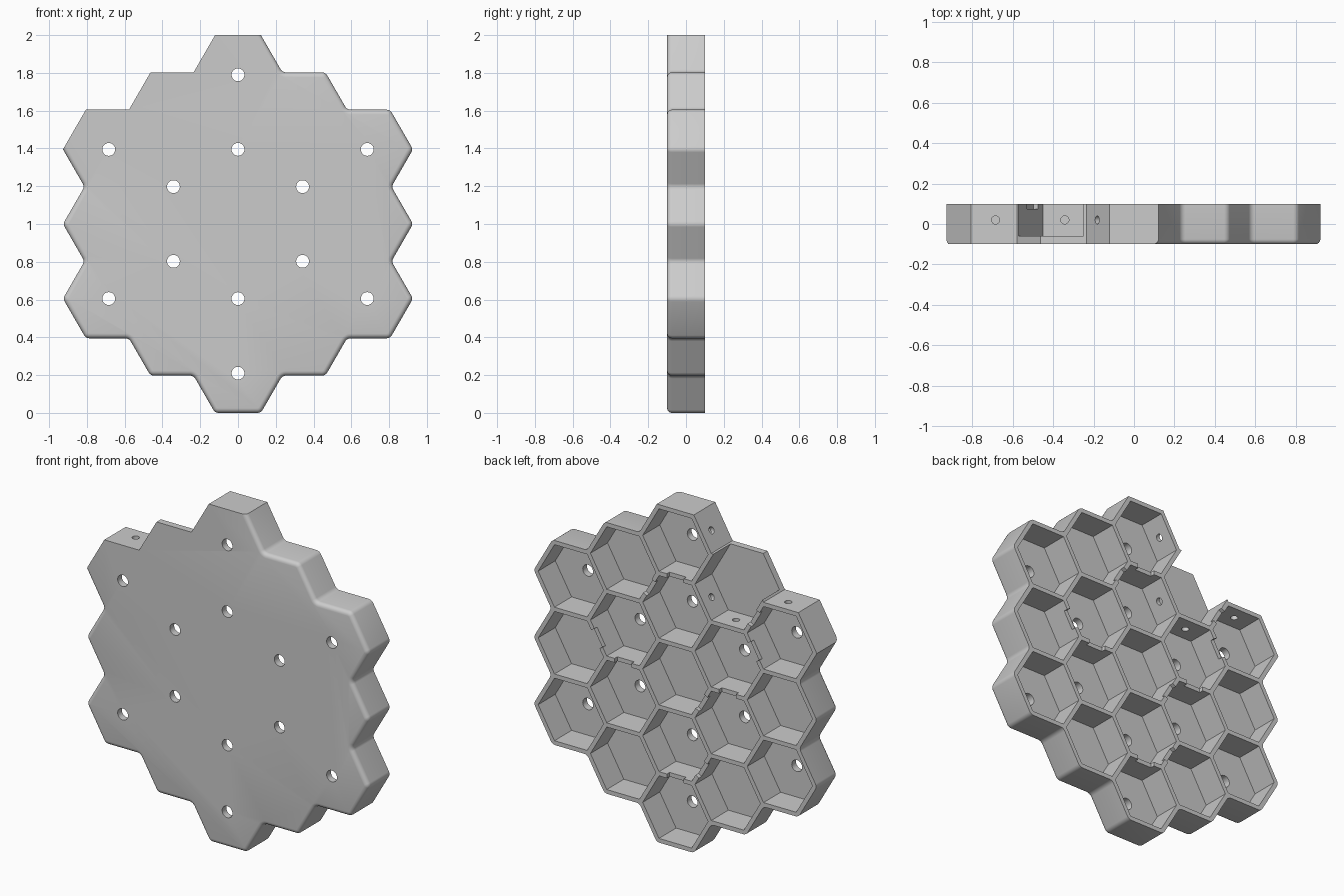
import bpy, bmesh, math
from mathutils import Vector, Matrix

cube = bpy.data.objects.get("Cube")
if cube:
    bpy.data.objects.remove(cube, do_unlink=True)

PITCH, OUTER, INNER = 0.395, 0.21, 0.185   # cell spacing, outer and inner apothems
COL = PITCH * math.sqrt(3) / 2
FRONT, FLOOR, BACK, MID = -0.1, -0.06, 0.1, 1.0
OPEN_DIR = Vector((-0.5, math.sqrt(3) / 2))  # side left open and sharp


def polar(radius, degrees):
    a = math.radians(degrees)
    return Vector((radius * math.cos(a), radius * math.sin(a)))


def prism(bm, points, y0, y1):
    """Extrude an x-z polygon, measured from the panel centre, along y."""
    verts = [bm.verts.new((p[0], y0, p[1] + MID)) for p in points]
    face = bm.faces.new(verts)
    ext = bmesh.ops.extrude_face_region(bm, geom=[face])["geom"]
    moved = [v for v in ext if isinstance(v, bmesh.types.BMVert)]
    bmesh.ops.translate(bm, verts=moved, vec=(0, y1 - y0, 0))


def finish(bm, name):
    bmesh.ops.recalc_face_normals(bm, faces=bm.faces)
    mesh = bpy.data.meshes.new(name)
    bm.to_mesh(mesh)
    bm.free()
    obj = bpy.data.objects.new(name, mesh)
    bpy.context.collection.objects.link(obj)
    return obj


def drill(bm, centre, axis, radius, length):
    rot = Vector(axis).to_track_quat('Z', 'Y').to_matrix().to_4x4()
    bmesh.ops.create_cone(bm, cap_ends=True, segments=32, radius1=radius, radius2=radius,
                          depth=length, matrix=Matrix.Translation(centre) @ rot)


def cell(col, row):
    """Centre of a cell; row counts in half pitches."""
    return Vector((col * COL, row * PITCH / 2))


# Outline: one sixth of the scalloped border, turned six times
half = OUTER / math.sqrt(3)
step = PITCH / 2 / math.sqrt(3)
top = 2 * PITCH + OUTER
mid_top = 1.5 * PITCH + OUTER
sixth = [(-half, top), (half, top), (half + step, mid_top),
         (COL + half, mid_top), (COL + half + step, PITCH + OUTER)]
outline = []
for k in range(6):
    turn = Matrix.Rotation(math.radians(-60 * k), 2)
    outline += [turn @ Vector(p) for p in sixth]

# Body with rounded border, except along the open side
bm = bmesh.new()
prism(bm, outline, FRONT, BACK)


def rounded(edge):
    m = (edge.verts[0].co + edge.verts[1].co) / 2
    return Vector((m.x, m.z - MID)).dot(OPEN_DIR) < 0.8


uprights = [e for e in bm.edges if abs(e.verts[0].co.y - e.verts[1].co.y) > 0.1 and rounded(e)]
bmesh.ops.bevel(bm, geom=uprights, offset=0.018, segments=4, profile=0.5, affect='EDGES')
rim = [e for e in bm.edges if all(abs(v.co.y - FRONT) < 1e-4 for v in e.verts) and rounded(e)]
bmesh.ops.bevel(bm, geom=rim, offset=0.025, segments=4, profile=0.5, affect='EDGES')
body = finish(bm, "honeycomb_panel")

# Cavities, with one cell opened out through the border
cavities = bmesh.new()
missing = (-1, 3)
for col in range(-2, 3):
    count = 5 - abs(col)
    for row in range(1 - count, count, 2):
        pts = []
        for k in range(6):
            p = cell(col, row) + polar(INNER * 2 / math.sqrt(3), 60 * k)
            if (col, row) == missing and k in (1, 2, 3):
                p += OPEN_DIR * 0.15
            pts.append(p)
        prism(cavities, pts, FLOOR, BACK + 0.05)

# Floor holes and small side holes
holes = bmesh.new()
for c, r in [(0, 4), (0, 2), (2, 2), (1, 1)]:
    for sx in ((1, -1) if c else (1,)):
        for sz in (1, -1):
            p = cell(c * sx, r * sz)
            drill(holes, (p.x, -0.08, p.y + MID), (0, 1, 0), 0.034, 0.08)
for c, r, angle in [(-2, 2, 90), (-1, 1, 90), (0, 4, 150), (0, 2, 150)]:
    p = cell(c, r) + polar((OUTER + INNER) / 2, angle)
    d = polar(1, angle)
    drill(holes, (p.x, 0.02, p.y + MID), (d.x, 0, d.y), 0.02, 0.07)

# Shallow notches across shared walls, given as cell and wall direction
notches = bmesh.new()
for c, r, angle in [(0, 4, 270), (0, 2, 30), (1, 1, 270), (1, 1, 330), (-1, 1, 270),
                    (-1, -1, 30), (0, -2, 270), (0, -2, 210), (-2, 2, 30), (-2, 2, 330)]:
    p = cell(c, r) + polar(PITCH / 2, angle)
    n, t = polar(0.025, angle), polar(0.055, angle + 90)
    prism(notches, [p + n + t, p - n + t, p - n - t, p + n - t], 0.075, BACK + 0.03)

# Cut everything out of the body
bpy.context.view_layer.objects.active = body
body.select_set(True)
for cutter_bm, name in [(cavities, "cavity_cutter"), (holes, "hole_cutter"), (notches, "notch_cutter")]:
    cutter = finish(cutter_bm, name)
    cutter.hide_render = True
    mod = body.modifiers.new(name, 'BOOLEAN')
    mod.operation = 'DIFFERENCE'
    mod.solver = 'EXACT'
    mod.object = cutter
    bpy.ops.object.modifier_apply(modifier=mod.name)
    bpy.data.objects.remove(cutter, do_unlink=True)

# Single grey material
grey = bpy.data.materials.new("light_grey")
grey.use_nodes = True
colour = (0.6, 0.6, 0.6, 1)
grey.diffuse_color = colour
grey.node_tree.nodes["Principled BSDF"].inputs["Base Color"].default_value = colour
body.data.materials.clear()
body.data.materials.append(grey)
bpy.ops.object.shade_smooth_by_angle(angle=math.radians(30))
